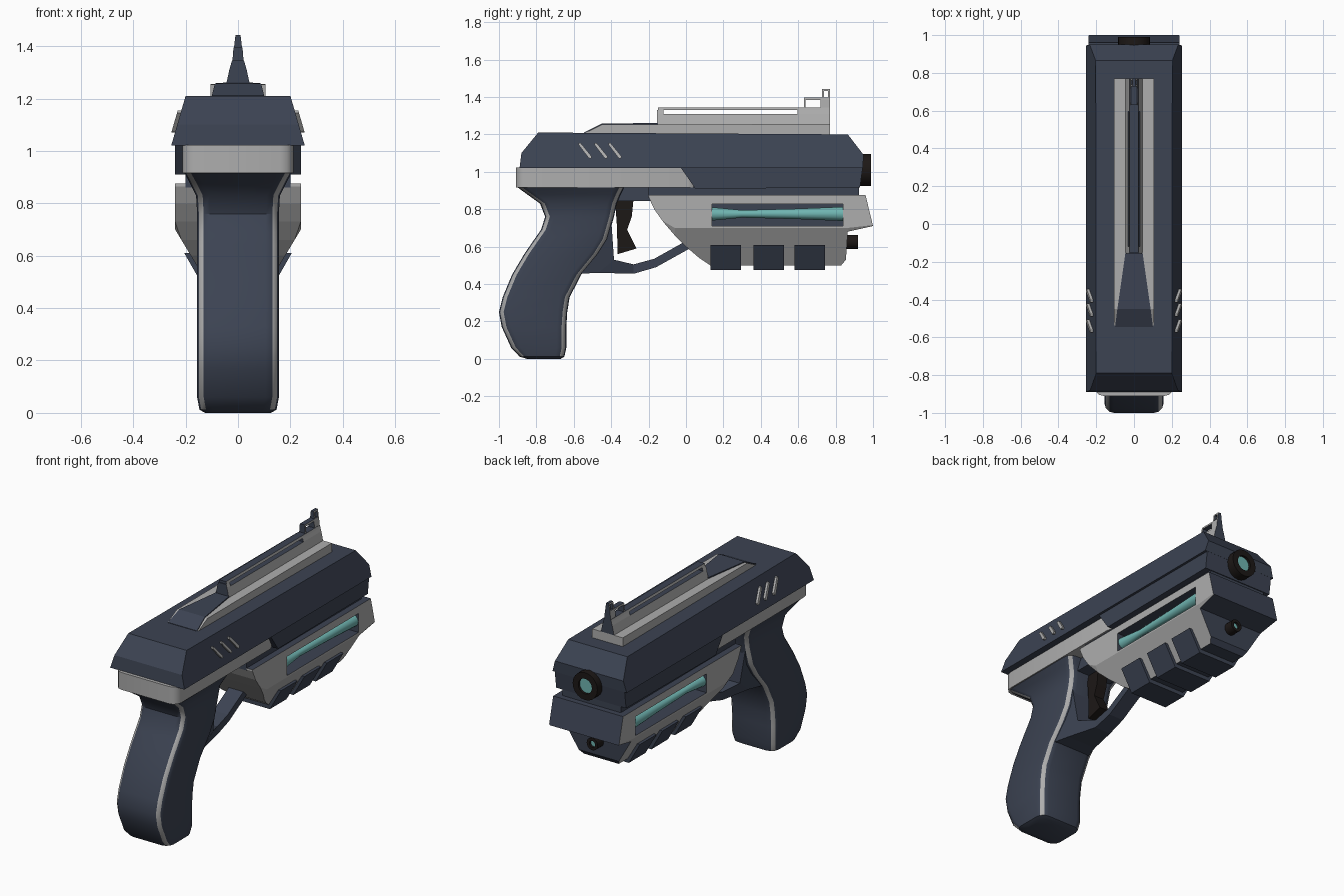
import bpy, bmesh, math
from mathutils import Vector

if "Cube" in bpy.data.objects:
    bpy.data.objects.remove(bpy.data.objects["Cube"])


def material(name, rgb):
    m = bpy.data.materials.new(name)
    m.diffuse_color = (*rgb, 1)
    m.use_nodes = True
    m.node_tree.nodes["Principled BSDF"].inputs["Base Color"].default_value = m.diffuse_color
    return m


NAVY = material("navy", (0.045, 0.056, 0.085))
GREY = material("grey", (0.42, 0.42, 0.42))
TEAL = material("teal", (0.16, 0.46, 0.44))
BLACK = material("black", (0.012, 0.009, 0.008))


def loft(name, rings, mats, paint=None, smooth=False):
    """Skin a list of equal-length point rings, capped at both ends."""
    bm = bmesh.new()
    vs = [[bm.verts.new(p) for p in r] for r in rings]
    n = len(rings[0])
    for a, b in zip(vs, vs[1:]):
        for i in range(n):
            j = (i + 1) % n
            bm.faces.new((a[i], a[j], b[j], b[i]))
    bm.faces.new(vs[0])
    bm.faces.new(vs[-1])
    bmesh.ops.recalc_face_normals(bm, faces=bm.faces)
    if paint:
        for f in bm.faces:
            f.normal_update()
            f.material_index = paint(f)
    me = bpy.data.meshes.new(name)
    bm.to_mesh(me)
    bm.free()
    ob = bpy.data.objects.new(name, me)
    bpy.context.collection.objects.link(ob)
    for m in mats:
        me.materials.append(m)
    if smooth:
        bpy.ops.object.select_all(action='DESELECT')
        ob.select_set(True)
        bpy.context.view_layer.objects.active = ob
        bpy.ops.object.shade_smooth_by_angle(angle=math.radians(35))
    return ob


def prism(name, yz, x0, x1, mat):
    return loft(name, [[(x, y, z) for y, z in yz] for x in (x0, x1)], [mat])


def taper_box(name, y0, y1, z0, z1, w0, w1, mats, paint=None):
    return loft(name, [[(-w, y0, z), (w, y0, z), (w, y1, z), (-w, y1, z)]
                       for z, w in ((z0, w0), (z1, w1))], mats, paint)


def lathe_y(name, x, z, stations, mat, n=16):
    return loft(name, [[(x + r * math.cos(2 * math.pi * k / n), y,
                         z + r * math.sin(2 * math.pi * k / n)) for k in range(n)]
                       for y, r in stations], [mat], smooth=True)


def rounded(z, yb, yf, w, r):
    """Horizontal rounded rectangle, three segments per corner."""
    pts = []
    for cx, cy, a0 in ((w - r, yf - r, 0), (r - w, yf - r, 90),
                       (r - w, yb + r, 180), (w - r, yb + r, 270)):
        for k in range(4):
            a = math.radians(a0 + 30 * k)
            pts.append((cx + r * math.cos(a), cy + r * math.sin(a), z))
    return pts


def side_grey(f):
    return 1 if abs(f.normal.x) > 0.35 else 0


# Slide: chamfered upper body and lower front half
def slide_x(z):
    return 0.255 - 0.055 * (z - 1.02) / 0.19


slide = []
for yb, yt, zt in ((-0.89, -0.88, 1.10), (-0.79, -0.79, 1.21),
                   (0.865, 0.865, 1.20), (0.945, 0.95, 1.09)):
    w = slide_x(zt)
    slide.append([(-0.255, yb, 1.02), (0.255, yb, 1.02), (w, yt, zt), (-w, yt, zt)])
loft("slide_upper", slide, [NAVY])
prism("slide_lower", [(-0.03, 1.025), (0.05, 0.91), (0.93, 0.915), (0.945, 1.025)],
      -0.24, 0.24, NAVY)

# Grey frame under the slide, and the dark spine below it
loft("frame", [rounded(z, -0.91, 0.06, 0.212, 0.05) for z in (0.915, 1.022)],
     [GREY], smooth=True)
taper_box("spine", -0.2, 0.925, 0.86, 0.93, 0.2, 0.2, [NAVY])
taper_box("trigger_mount", -0.42, -0.18, 0.845, 0.93, 0.12, 0.12, [NAVY])

# Grip: horizontal sections, with a grey line along each rounded corner
grip = [(0.0, -0.85, -0.67, 0.125), (0.012, -0.89, -0.65, 0.147), (0.06, -0.935, -0.64, 0.156),
        (0.17, -0.985, -0.64, 0.156), (0.25, -1.0, -0.635, 0.156), (0.33, -0.98, -0.622, 0.156),
        (0.45, -0.93, -0.56, 0.156), (0.56, -0.865, -0.47, 0.156), (0.64, -0.81, -0.42, 0.156),
        (0.69, -0.775, -0.405, 0.156), (0.76, -0.753, -0.385, 0.156), (0.83, -0.78, -0.37, 0.16),
        (0.88, -0.85, -0.35, 0.185), (0.92, -0.905, -0.33, 0.207)]
grip_rings = [rounded(z, yb, yf, w, 0.05) for z, yb, yf, w in grip]


def corner_line(f):
    e = min((e for e in f.edges if abs(e.verts[0].co.z - e.verts[1].co.z) < 1e-5),
            key=lambda e: e.calc_length())
    d = e.verts[0].co - e.verts[1].co
    diagonal = 0.6 < abs(d.x) / (abs(d.y) + 1e-6) < 1.6
    return 1 if len(f.verts) == 4 and diagonal and f.calc_center_median().z > 0.03 else 0


loft("grip", grip_rings, [NAVY, GREY], corner_line, smooth=True)

# Trigger and guard
prism("trigger", [(-0.38, 0.86), (-0.28, 0.86), (-0.29, 0.76), (-0.315, 0.69),
                  (-0.265, 0.59), (-0.365, 0.56), (-0.37, 0.72)], -0.035, 0.035, BLACK)
guard = [(-0.57, 0.455, -0.40, 0.75, 0.13), (-0.47, 0.46, -0.385, 0.53, 0.10),
         (-0.28, 0.455, -0.28, 0.505, 0.055), (-0.16, 0.49, -0.17, 0.535, 0.05),
         (0.02, 0.59, 0.0, 0.63, 0.05)]
loft("trigger_guard", [[(-w, yo, zo), (w, yo, zo), (w, yi, zi), (-w, yi, zi)]
                       for yo, zo, yi, zi, w in guard], [NAVY])


# Underbarrel shell: sections along y, flat sides then tucked-in belly
def belly(y, zb):
    zm = max(0.70, zb + 0.004)
    wb = 0.24 - 0.6 * max(0, 0.70 - zb)
    return [(-0.24, y, 0.875), (0.24, y, 0.875), (0.24, y, zm),
            (wb, y, zb), (-wb, y, zb), (-0.24, y, zm)]


shell = [belly(*s) for s in ((-0.2, 0.865), (-0.17, 0.80), (-0.12, 0.73), (-0.06, 0.66),
                             (0.0, 0.60), (0.07, 0.54), (0.13, 0.50), (0.83, 0.50),
                             (0.855, 0.53), (0.865, 0.68))]
shell.append([(x, 0.96 + 0.04 * (0.875 - z) / 0.165, z) for x, z in
              ((-0.24, 0.875), (0.24, 0.875), (0.24, 0.715),
               (0.236, 0.71), (-0.236, 0.71), (-0.24, 0.715))])


def shell_paint(f):
    n = f.normal
    return 0 if n.y > 0.5 or n.z > 0.5 or n.z < -0.9 else 1


body = loft("underbarrel", shell, [NAVY, GREY], shell_paint)

# Side windows with glowing rods
for s, side in ((-1, "left"), (1, "right")):
    yz = [(0.14, 0.71), (0.84, 0.71), (0.84, 0.828), (0.14, 0.828)]
    cutter = prism("window_cutter", yz, s * 0.15, s * 0.3, NAVY)
    mod = body.modifiers.new("window", 'BOOLEAN')
    mod.object = cutter
    mod.operation = 'DIFFERENCE'
    mod.solver = 'EXACT'
    bpy.context.view_layer.objects.active = body
    bpy.ops.object.modifier_apply(modifier=mod.name)
    bpy.data.objects.remove(cutter)
    lathe_y("energy_rod_" + side, s * 0.2, 0.775,
            [(0.138, 0.036), (0.3, 0.02), (0.6, 0.028), (0.842, 0.038)], TEAL, 12)

# Belly rail blocks
for i, y in enumerate((0.13, 0.36, 0.58)):
    taper_box(f"rail_block_{i + 1}", y, y + 0.163, 0.475, 0.61, 0.128, 0.205, [NAVY])

# Muzzle and lower lens: black tubes with a recessed teal disc
for name, y0, y1, z, r, ri in (("muzzle", 0.9, 0.99, 1.01, 0.085, 0.047),
                               ("lower_emitter", 0.83, 0.92, 0.625, 0.038, 0.02)):
    lathe_y(name, 0, z, [(y0, r), (y1, r), (y1, ri), (y1 - 0.03, ri)], BLACK, 20)
    lathe_y(name + "_lens", 0, z, [(y1 - 0.04, ri), (y1 - 0.015, ri)], TEAL, 20)

# Top rib with dark rear ramp
prism("top_rib", [(-0.54, 1.19), (-0.54, 1.207), (-0.45, 1.253), (0.77, 1.255), (0.77, 1.19)],
      -0.105, 0.105, GREY)
ramp = [(-0.545, 1.211, 0.1), (-0.45, 1.258, 0.088), (-0.15, 1.261, 0.045)]
loft("rib_ramp", [[(-w, y, z - 0.02), (w, y, z - 0.02), (w, y, z), (-w, y, z)]
                  for y, z, w in ramp], [NAVY])

# Sight rail with open slot, and stepped front sight
bars = (("rail_base", -0.155, 0.77, 1.25, 1.31, 0.046, 0.033),
        ("rail_rear_post", -0.155, -0.12, 1.31, 1.33, 0.033, 0.027),
        ("rail_front_post", 0.595, 0.77, 1.31, 1.33, 0.033, 0.027),
        ("rail_top", -0.15, 0.77, 1.33, 1.345, 0.027, 0.023),
        ("sight_rear_post", 0.63, 0.64, 1.345, 1.385, 0.021, 0.018),
        ("sight_front_post", 0.72, 0.77, 1.345, 1.385, 0.021, 0.018),
        ("sight_bridge", 0.63, 0.77, 1.385, 1.397, 0.018, 0.016),
        ("tip_rear_post", 0.728, 0.738, 1.397, 1.432, 0.015, 0.011),
        ("tip_front_post", 0.76, 0.77, 1.397, 1.432, 0.015, 0.011),
        ("tip_cap", 0.728, 0.77, 1.432, 1.442, 0.011, 0.009))
for name, *dims in bars:
    taper_box(name, *dims, [NAVY, GREY], side_grey)

# Slanted grey vents on both sides of the slide
outline = [(-0.035, 0.032), (-0.033, 0.042), (-0.022, 0.04),
           (0.035, -0.03), (0.033, -0.042), (0.02, -0.04)]
for s, side in ((-1, "left"), (1, "right")):
    for i, yc in enumerate((-0.54, -0.455, -0.38)):
        loft(f"vent_{side}_{i + 1}",
             [[(s * (slide_x(1.113 + z) + d), yc + y, 1.113 + z) for y, z in outline]
              for d in (-0.03, 0.014)], [GREY])
